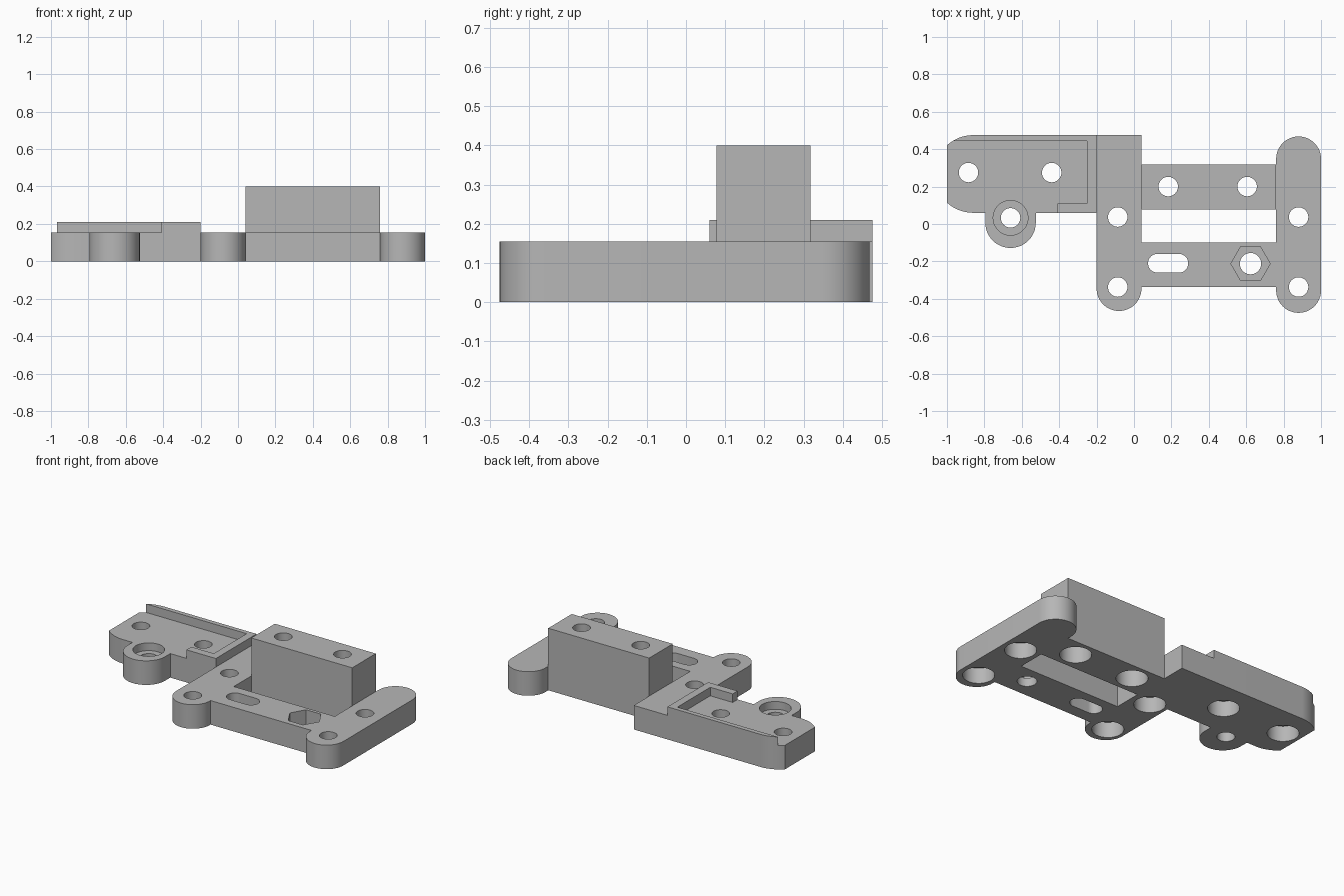
import bpy, bmesh
from math import cos, sin, radians, acos, degrees

cube = bpy.data.objects.get("Cube")
if cube:
    bpy.data.objects.remove(cube, do_unlink=True)

grey = bpy.data.materials.new("plain grey")
grey.use_nodes = True
grey.diffuse_color = (0.47, 0.47, 0.47, 1)
grey.node_tree.nodes["Principled BSDF"].inputs["Base Color"].default_value = grey.diffuse_color


def arc(x, y, r, a0, a1, n=24):
    """Points on an arc, angles in degrees."""
    return [(x + r * cos(radians(a0 + (a1 - a0) * i / n)),
             y + r * sin(radians(a0 + (a1 - a0) * i / n))) for i in range(n + 1)]


def circle(x, y, r, n=48):
    return arc(x, y, r, 0, 360, n)[:-1]


def rect(x0, y0, x1, y1):
    return [(x0, y0), (x1, y0), (x1, y1), (x0, y1)]


def prism(name, pts, z0, z1):
    """Extrude a counter-clockwise outline from z0 up to z1."""
    bm = bmesh.new()
    base = bm.faces.new([bm.verts.new((x, y, z0)) for x, y in pts])
    top = bmesh.ops.extrude_face_region(bm, geom=[base], use_keep_orig=True)["geom"]
    bmesh.ops.translate(bm, vec=(0, 0, z1 - z0),
                        verts=[v for v in top if isinstance(v, bmesh.types.BMVert)])
    bmesh.ops.recalc_face_normals(bm, faces=bm.faces)
    mesh = bpy.data.meshes.new(name)
    bm.to_mesh(mesh)
    bm.free()
    mesh.materials.append(grey)
    ob = bpy.data.objects.new(name, mesh)
    bpy.context.collection.objects.link(ob)
    return ob


def combine(body, other, operation):
    """Apply a boolean to the body and remove the other object."""
    mod = body.modifiers.new(operation, "BOOLEAN")
    mod.operation, mod.solver, mod.object = operation, "EXACT", other
    bpy.context.view_layer.objects.active = body
    bpy.ops.object.modifier_apply(modifier=mod.name)
    bpy.data.objects.remove(other, do_unlink=True)


T = 0.155        # plate thickness
LIP = 0.21       # top of the side arm rim
BLOCK = 0.40     # top of the tall block
L0, L1, R0, R1 = -0.20, 0.04, 0.76, 1.0   # column edges
HALF = 0.12
OVER = 0.03      # hidden overlap between parts

# Side arm with a clipped round end, and its raised rim
end = degrees(acos(0.14 / 0.2075))
arm_outline = [(L0, 0.06), (L0, 0.475)]
arm_outline += arc(-0.86, 0.2675, 0.2075, 90, 180 - end, 12)
arm_outline += arc(-0.86, 0.2675, 0.2075, 180 + end, 270, 12)
bracket = prism("mounting_bracket", arm_outline, 0, LIP)
pocket = [(-1.1, 0), (-0.41, 0), (-0.41, 0.11), (-0.25, 0.11), (-0.25, 0.445), (-1.1, 0.445)]
combine(bracket, prism("rim_pocket", pocket, T, 0.5), "DIFFERENCE")

# Screw boss, columns, front rail and tall block
boss = arc(-0.66, 0.007, 0.135, 180, 360) + [(-0.525, 0.15), (-0.795, 0.15)]
left = arc(-0.08, -0.345, HALF, 180, 360) + [(L1, 0.475), (L0, 0.475)]
right = arc(0.88, -0.355, HALF, 180, 360) + arc(0.88, 0.348, HALF, 0, 180)
parts = [
    ("screw_boss", boss, T),
    ("left_column", left, T),
    ("right_column", right, T),
    ("front_rail", rect(L1 - OVER, -0.337, R0 + OVER, -0.10), T),
    ("tall_block", rect(L1, 0.078, R0, 0.318), BLOCK),
]
for name, outline, height in parts:
    combine(bracket, prism(name, outline, 0, height), "UNION")

# Through holes, each counterbored from below
holes = [(x, y, 0.10) for x in (-0.087, 0.88) for y in (0.037, -0.337)]
holes += [(x, 0.275, 0.10) for x in (-0.885, -0.44)]
holes += [(x, 0.20, 0.33) for x in (0.183, 0.605)]
for x, y, depth in holes:
    combine(bracket, prism("hole", circle(x, y, 0.052), -0.1, 0.5), "DIFFERENCE")
    combine(bracket, prism("counterbore", circle(x, y, 0.092), -0.1, depth), "DIFFERENCE")

# Boss hole with its recess, nut pocket and adjusting slot
slot = arc(0.24, -0.21, 0.05, -90, 90) + arc(0.125, -0.21, 0.05, 90, 270)
cuts = [
    (circle(-0.66, 0.033, 0.052), -0.1),
    (circle(-0.66, 0.033, 0.093), T - 0.05),
    (circle(0.623, -0.212, 0.057), -0.1),
    (circle(0.623, -0.212, 0.105, 6), T - 0.10),
    (slot, -0.1),
]
for outline, z in cuts:
    combine(bracket, prism("cut", outline, z, 0.5), "DIFFERENCE")

# Smooth the round walls, keep the edges crisp
bpy.ops.object.select_all(action="DESELECT")
bracket.select_set(True)
bpy.context.view_layer.objects.active = bracket
bpy.ops.object.shade_smooth_by_angle(angle=radians(25))
